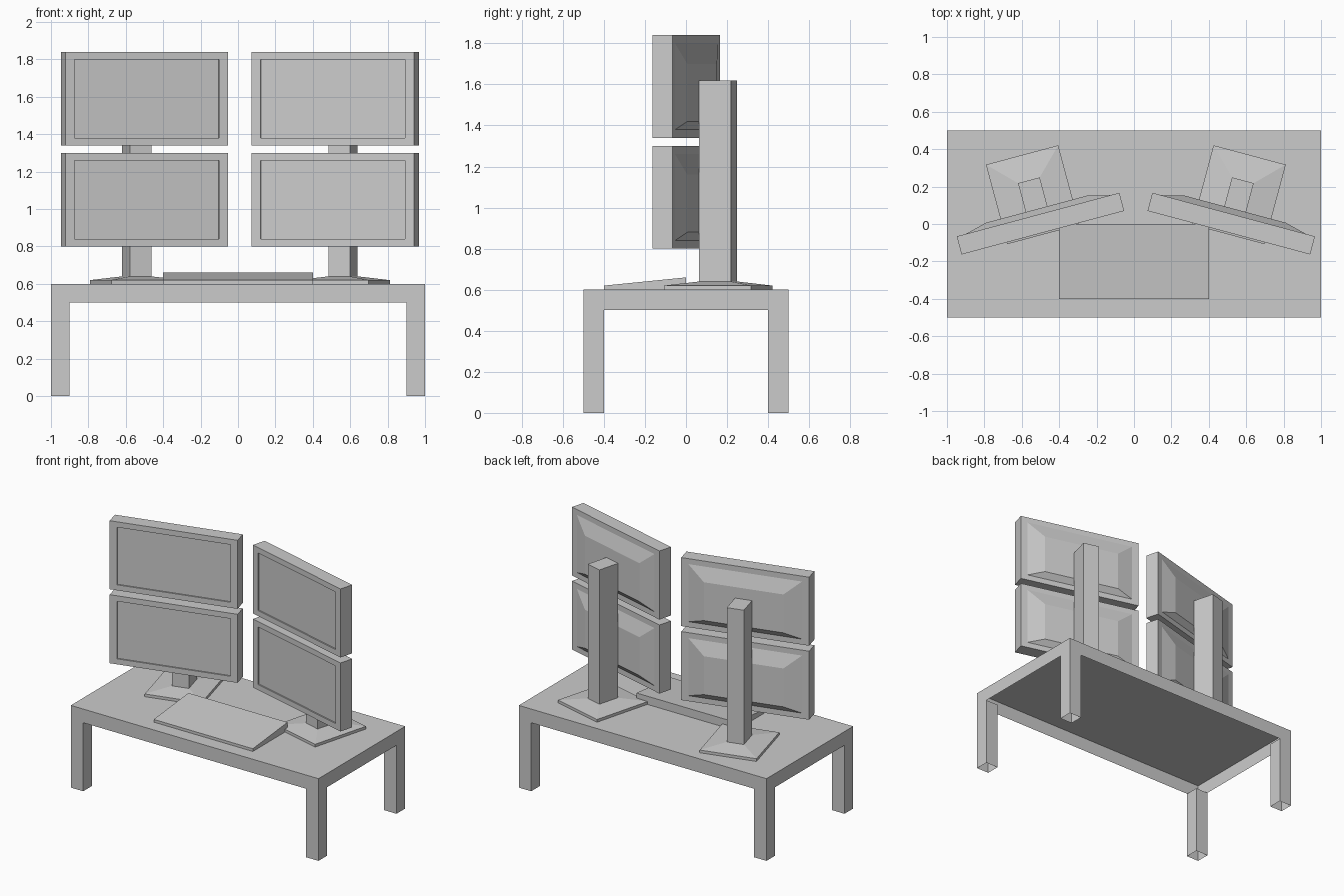
import bpy, bmesh, math
from mathutils import Matrix, Vector

if "Cube" in bpy.data.objects:
    bpy.data.objects.remove(bpy.data.objects["Cube"])


def finish(bm, name):
    bmesh.ops.remove_doubles(bm, verts=bm.verts[:], dist=1e-5)
    bmesh.ops.recalc_face_normals(bm, faces=bm.faces[:])
    me = bpy.data.meshes.new(name)
    bm.to_mesh(me)
    bm.free()
    ob = bpy.data.objects.new(name, me)
    bpy.context.collection.objects.link(ob)
    return ob


def loft(name, rings, matrix=Matrix()):
    """Skin a stack of four-point rings and cap both ends."""
    bm = bmesh.new()
    loops = [[bm.verts.new(matrix @ Vector(p)) for p in r] for r in rings]
    for a, b in zip(loops, loops[1:]):
        for i in range(4):
            k = (i + 1) % 4
            bm.faces.new((a[i], a[k], b[k], b[i]))
    bm.faces.new(loops[0])
    bm.faces.new(loops[-1])
    return finish(bm, name)


def flat_ring(hx, hy, z):
    return [(-hx, -hy, z), (hx, -hy, z), (hx, hy, z), (-hx, hy, z)]


def upright_ring(hx, z0, z1, y):
    return [(-hx, y, z0), (hx, y, z0), (hx, y, z1), (-hx, y, z1)]


# Desk: thin shell open underneath, with hollow corner legs
def build_desk():
    bm = bmesh.new()
    xs, ys = (-1, -0.9, 0.9, 1), (-0.5, -0.4, 0.4, 0.5)

    def quad(pts):
        bm.faces.new([bm.verts.new(p) for p in pts])

    def wall(p, q, z0, z1):
        quad([(*p, z0), (*q, z0), (*q, z1), (*p, z1)])

    for i in range(3):
        for j in range(3):
            c = [(xs[i], ys[j]), (xs[i + 1], ys[j]),
                 (xs[i + 1], ys[j + 1]), (xs[i], ys[j + 1])]
            quad([(*p, 0.6) for p in c])
            for k, outer in enumerate((j == 0, i == 2, j == 2, i == 0)):
                p, q = c[k], c[(k + 1) % 4]
                if i != 1 and j != 1:
                    wall(p, q, 0, 0.5)
                if outer:
                    wall(p, q, 0.5, 0.6)
    return finish(bm, "desk")


build_desk()

# Keyboard wedge
loft("keyboard", [[(x, -0.4, 0.6), (x, 0, 0.6), (x, 0, 0.66), (x, -0.4, 0.62)]
                  for x in (-0.4, 0.4)])

# Two monitor towers, each turned inward
for side, x, angle in (("right", 0.52, -15), ("left", -0.5, 15)):
    turn = Matrix.Translation((x, 0.002, 0)) @ Matrix.Rotation(math.radians(angle), 4, 'Z')

    # Stand: foot plate, sloped shoulder and post
    loft(side + "_stand", [flat_ring(0.2, 0.22, 0.6), flat_ring(0.2, 0.22, 0.62),
                           flat_ring(0.06, 0.08, 0.64), flat_ring(0.06, 0.08, 1.62)],
         turn @ Matrix.Translation((0, 0.16, 0)))

    # Monitors: recessed screen, frame, tapered back
    for level, z in (("lower", 0.8), ("upper", 1.34)):
        loft(f"{side}_{level}_monitor",
             [upright_ring(0.4, 0.04, 0.46, -0.04),
              upright_ring(0.4, 0.04, 0.46, -0.05),
              upright_ring(0.45, 0, 0.5, -0.05),
              upright_ring(0.45, 0, 0.5, 0.05),
              upright_ring(0.4, 0.04, 0.46, 0.05),
              upright_ring(0.28, 0.08, 0.36, 0.08)],
             turn @ Matrix.Translation((0, 0, z)))
